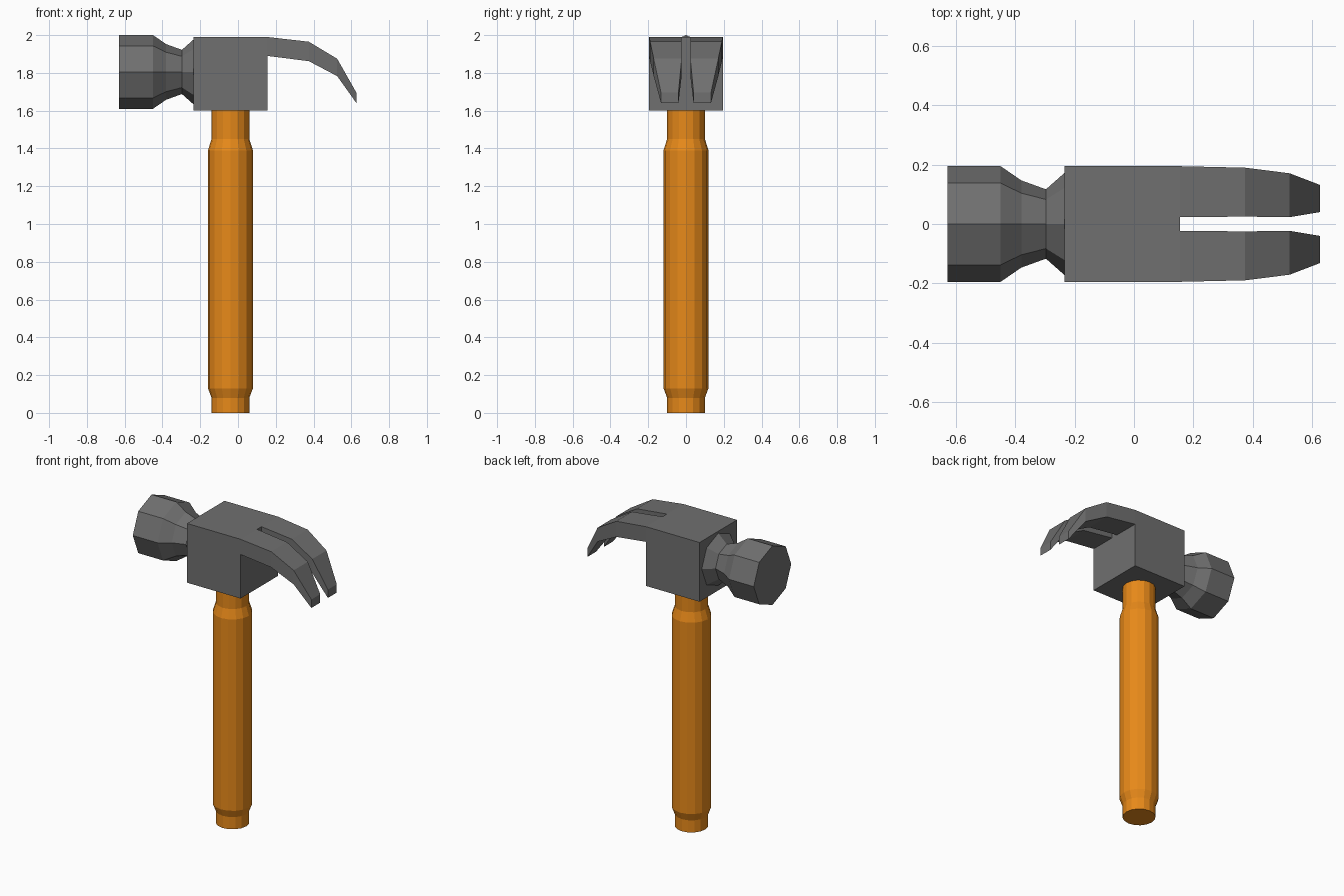
import bpy, bmesh
from math import cos, sin, pi

if "Cube" in bpy.data.objects:
    bpy.data.objects.remove(bpy.data.objects["Cube"])


def material(name, color):
    m = bpy.data.materials.new(name)
    m.diffuse_color = color
    m.use_nodes = True
    m.node_tree.nodes["Principled BSDF"].inputs["Base Color"].default_value = m.diffuse_color
    return m


def finish(name, bm, mat):
    bmesh.ops.remove_doubles(bm, verts=bm.verts, dist=1e-4)
    bmesh.ops.recalc_face_normals(bm, faces=bm.faces)
    me = bpy.data.meshes.new(name)
    bm.to_mesh(me)
    bm.free()
    me.materials.append(mat)
    ob = bpy.data.objects.new(name, me)
    bpy.context.collection.objects.link(ob)
    return ob


def turned(name, profile, sides, place, mat):
    """Closed lathe: profile of (distance along axis, radius)."""
    bm = bmesh.new()
    rings = []
    for t, r in profile:
        rings.append([bm.verts.new(place(t, r * cos(2 * pi * i / sides), r * sin(2 * pi * i / sides)))
                      for i in range(sides)])
    for a, b in zip(rings, rings[1:]):
        for i in range(sides):
            j = (i + 1) % sides
            bm.faces.new((a[i], a[j], b[j], b[i]))
    bm.faces.new(rings[0])
    bm.faces.new(rings[-1])
    return finish(name, bm, mat)


wood = material("wood", (0.8, 0.25, 0.01, 1))
steel = material("steel", (0.16, 0.16, 0.16, 1))

# Wooden handle, narrowed at both ends
handle = turned("handle",
                [(0, .1), (.08, .1), (.13, .119), (1.39, .119), (1.45, .1), (1.63, .1)],
                16, lambda t, u, v: (-.04 + u, v, t), wood)

# Octagonal striking face and neck
turned("striking_face",
       [(-.63, .195), (-.45, .195), (-.38, .147), (-.297, .117), (-.235, .172)],
       8, lambda t, u, v: (t, u, 1.805 + v), steel)

# Head block with split claw: one half built, then mirrored across y = 0
bm = bmesh.new()


def quad(*pts):
    bm.faces.new([bm.verts.new(p) for p in pts])


X0, X1 = -.235, .155
Y = (0, .023, .195)
Z = (1.6, 1.89, 1.99)
for a, b in zip(Y, Y[1:]):
    for z in (Z[0], Z[2]):
        quad((X0, a, z), (X1, a, z), (X1, b, z), (X0, b, z))
    for c, d in zip(Z, Z[1:]):
        quad((X0, a, c), (X0, b, c), (X0, b, d), (X0, a, d))
        if (a, c) != (Y[1], Z[1]):
            quad((X1, a, c), (X1, b, c), (X1, b, d), (X1, a, d))
for c, d in zip(Z, Z[1:]):
    quad((X0, Y[2], c), (X1, Y[2], c), (X1, Y[2], d), (X0, Y[2], d))

# Claw sections: x, inner y, outer y, lower z, upper z
claw = [(X1, Y[1], Y[2], Z[1], Z[2]), (.375, .025, .19, 1.862, 1.965),
        (.525, .023, .171, 1.783, 1.875), (.627, .04, .132, 1.64, 1.695)]
loops = [[(x, i, lo), (x, o, lo), (x, o, hi), (x, i, hi)] for x, i, o, lo, hi in claw]
for a, b in zip(loops, loops[1:]):
    for k in range(4):
        n = (k + 1) % 4
        quad(a[k], a[n], b[n], b[k])
quad(*loops[-1])

half = bmesh.ops.duplicate(bm, geom=bm.verts[:] + bm.edges[:] + bm.faces[:])["geom"]
bmesh.ops.scale(bm, vec=(1, -1, 1), verts=[g for g in half if isinstance(g, bmesh.types.BMVert)])
finish("head_with_claw", bm, steel)
